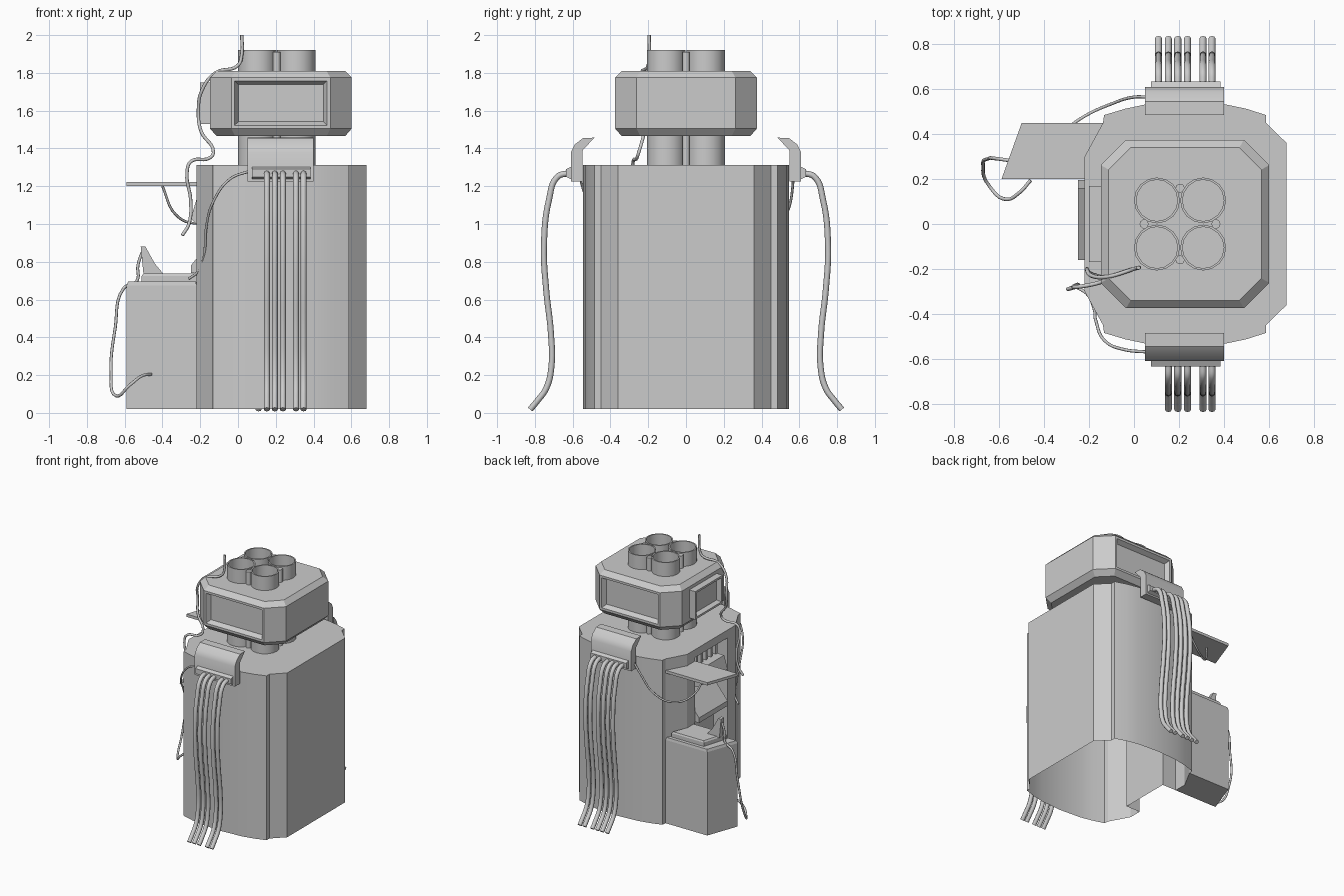
import bpy, bmesh, math
from mathutils import Vector

if "Cube" in bpy.data.objects:
    bpy.data.objects.remove(bpy.data.objects["Cube"])


def finish(name, bm, smooth=None):
    bmesh.ops.remove_doubles(bm, verts=bm.verts, dist=0.0005)
    bmesh.ops.recalc_face_normals(bm, faces=bm.faces)
    me = bpy.data.meshes.new(name)
    bm.to_mesh(me)
    bm.free()
    ob = bpy.data.objects.new(name, me)
    bpy.context.collection.objects.link(ob)
    if smooth:
        bpy.ops.object.select_all(action='DESELECT')
        ob.select_set(True)
        bpy.context.view_layer.objects.active = ob
        bpy.ops.object.shade_smooth_by_angle(angle=math.radians(smooth))
    return ob


def strip(bm, rings, closed=True):
    rows = [[bm.verts.new(p) for p in r] for r in rings]
    n = len(rows[0])
    for a, b in zip(rows, rows[1:]):
        for i in range(n if closed else n - 1):
            j = (i + 1) % n
            bm.faces.new((a[i], a[j], b[j], b[i]))
    return rows


def loft_bm(rings):
    bm = bmesh.new()
    rows = strip(bm, rings)
    bm.faces.new(rows[0])
    bm.faces.new(rows[-1])
    bm.normal_update()
    return bm


def loft(name, rings, smooth=None):
    return finish(name, loft_bm(rings), smooth)


def at(pts, z, s=1.0):
    cx = sum(p[0] for p in pts) / len(pts)
    cy = sum(p[1] for p in pts) / len(pts)
    return [(cx + (x - cx) * s, cy + (y - cy) * s, z) for x, y in pts]


def box(name, x0, x1, y0, y1, z0, z1):
    p = [(x0, y0), (x1, y0), (x1, y1), (x0, y1)]
    return loft(name, [at(p, z0), at(p, z1)])


def circle(x, y, r, z, n=16):
    return [(x + r * math.cos(2 * math.pi * i / n), y + r * math.sin(2 * math.pi * i / n), z)
            for i in range(n)]


def tube(name, pts, r):
    cu = bpy.data.curves.new(name, 'CURVE')
    cu.dimensions = '3D'
    cu.bevel_depth = r
    cu.bevel_resolution = 2
    cu.resolution_u = 6
    cu.use_fill_caps = True
    sp = cu.splines.new('BEZIER')
    sp.bezier_points.add(len(pts) - 1)
    for bp, p in zip(sp.bezier_points, pts):
        bp.co = p
        bp.handle_left_type = bp.handle_right_type = 'AUTO'
    ob = bpy.data.objects.new(name, cu)
    bpy.context.collection.objects.link(ob)
    bpy.ops.object.select_all(action='DESELECT')
    ob.select_set(True)
    bpy.context.view_layer.objects.active = ob
    bpy.ops.object.convert(target='MESH')


# main body: open-bottomed shell with bowed front and back and a doorway on the left
B, T, LX, DW, DEPTH, DT = 0.02, 1.312, -0.22, 0.2, 0.12, 1.25
half = [(LX, 0.30), (-0.138, 0.45), (-0.133, 0.485), (-0.04, 0.513), (0.05, 0.532), (0.23, 0.544),
        (0.41, 0.532), (0.50, 0.513), (0.588, 0.485), (0.588, 0.45), (0.68, 0.36)]
wall = half + [(x, -y) for x, y in reversed(half)]
bm = bmesh.new()
rows = strip(bm, [at(wall, B), at(wall, T)], closed=False)
bm.faces.new(rows[1])
for s in (1, -1):
    jamb = [(LX, s * 0.30), (LX, s * DW)]
    strip(bm, [at(jamb, B), at(jamb, DT), at(jamb, T)], closed=False)
header = [(LX, DW), (LX, -DW)]
strip(bm, [at(header, DT), at(header, T)], closed=False)
pocket = [(LX, DW), (LX + DEPTH, DW), (LX + DEPTH, -DW), (LX, -DW)]
rows = strip(bm, [at(pocket, B), at(pocket, DT)], closed=False)
bm.faces.new(rows[1])
finish("body_shell", bm, 20)

# controls inside the doorway
desk = [(-0.11, 0.74), (-0.25, 0.74), (-0.25, 0.78), (-0.11, 0.95)]
loft("inner_desk", [[(x, y, z) for x, z in desk] for y in (-0.16, 0.195)])
panel = [(-0.11, 1.0), (-0.22, 1.0), (-0.25, 1.03), (-0.22, 1.13), (-0.11, 1.13)]
loft("inner_panel", [[(x, y, z) for x, z in panel] for y in (-0.16, 0.16)])
for i in range(6):
    y = -0.15 + 0.06 * i
    box("inner_grille_bar", -0.16, -0.13, y - 0.01, y + 0.01, 1.13, DT)
for i in range(3):
    for x in (-0.19, -0.15):
        y = -0.1 + 0.09 * i
        loft("inner_button", [circle(x, y, 0.015, 0.725, 8), circle(x, y, 0.015, 0.745, 8)])

# opened lower door with lid, and flat canopy above it
door = [(-0.59, 0.20), (-0.50, 0.45), (-0.138, 0.45), (LX, 0.30), (LX, 0.20)]
loft("lower_door", [at(door, B), at(door, 0.675), at(door, 0.695, 0.97)])
lid = [(-0.51, 0.22), (-0.45, 0.42), (-0.17, 0.42), (LX, 0.30), (LX, 0.22)]
loft("door_lid", [at(lid, 0.69), at(lid, 0.725), at(lid, 0.737, 0.95)])
loft("canopy", [at(door, 1.20), at(door, 1.222)])
fin = [(-0.50, 0.73), (-0.39, 0.73), (-0.44, 0.79), (-0.49, 0.88), (-0.515, 0.88)]
loft("broken_fin", [[(x, y, z) for x, z in fin] for y in (0.26, 0.30)])

# head: chamfered octagon with sunk windows front, back and left
CX, H, C = 0.227, 0.375, 0.113


def octagon(h, c):
    q = h - c
    return [(CX + x, y) for x, y in ((h, -q), (h, q), (q, h), (-q, h), (-h, q), (-h, -q), (-q, -h), (q, -h))]


big, small = octagon(H, C), octagon(H - 0.035, C - 0.015)
bm = loft_bm([at(small, 1.465), at(big, 1.505), at(big, 1.775), at(small, 1.81)])
bmesh.ops.recalc_face_normals(bm, faces=bm.faces)
wins = [f for f in bm.faces if abs(f.normal.y) > 0.99]
bmesh.ops.inset_individual(bm, faces=wins, thickness=0.025, depth=0)
bmesh.ops.inset_individual(bm, faces=wins, thickness=0.028, depth=-0.035)
finish("head", bm)

side = [(-0.20, -0.17), (-0.14, -0.17), (-0.14, 0.17), (-0.20, 0.17)]
bm = loft_bm([at(side, 1.53), at(side, 1.75)])
bmesh.ops.recalc_face_normals(bm, faces=bm.faces)
wins = [f for f in bm.faces if f.normal.x < -0.99]
bmesh.ops.inset_individual(bm, faces=wins, thickness=0.022, depth=0)
bmesh.ops.inset_individual(bm, faces=wins, thickness=0.015, depth=-0.035)
finish("side_window_frame", bm)

# four stacks running through the head, with thin rods between them
PX = 0.205
for sx in (-1, 1):
    for sy in (-1, 1):
        x, y = PX + sx * 0.103, sy * 0.105
        loft("stack_pipe", [circle(x, y, 0.102, 1.30), circle(x, y, 0.102, 1.92),
                            circle(x, y, 0.092, 1.92), circle(x, y, 0.092, 1.815)], 40)
for dx, dy in ((0.16, 0), (-0.16, 0), (0, 0.16), (0, -0.16)):
    loft("stack_rod", [circle(PX + dx, dy, 0.02, 1.30, 10), circle(PX + dx, dy, 0.02, 1.91, 10)], 40)

# hose clamps and hanging hoses on front and back
hook = [(0.61, 1.225), (0.61, 1.38), (0.59, 1.42), (0.545, 1.455), (0.485, 1.457), (0.547, 1.39), (0.547, 1.225)]
drop = [(0.62, 1.27), (0.68, 1.25), (0.725, 1.13), (0.752, 0.88), (0.74, 0.65), (0.715, 0.42),
        (0.713, 0.24), (0.74, 0.13), (0.79, 0.06), (0.825, 0.018)]
for s, label in ((-1, "front"), (1, "back")):
    loft(label + "_clamp", [[(x, s * y, z) for y, z in hook] for x in (0.05, 0.40)], 35)
    bar = [(0.605, 1.235), (0.635, 1.25), (0.635, 1.29), (0.605, 1.305)]
    loft(label + "_hose_bar", [[(x, s * y, z) for y, z in bar] for x in (0.075, 0.385)])
    xs = [0.153, 0.195, 0.238, 0.307, 0.347] + ([0.109] if s > 0 else [])
    for x in xs:
        tube(label + "_hose", [(x, s * y, z) for y, z in drop], 0.016)

# loose cables
tube("antenna_cable", [(0.02, -0.195, 2.0), (0.02, -0.195, 1.9), (0.0, -0.20, 1.84), (-0.12, -0.235, 1.80),
                       (-0.19, -0.23, 1.71), (-0.21, -0.20, 1.60), (-0.195, -0.22, 1.49),
                       (-0.13, -0.25, 1.38), (-0.15, -0.26, 1.35), (-0.25, -0.28, 1.33),
                       (-0.27, -0.28, 1.27), (-0.25, -0.27, 1.12), (-0.26, -0.28, 1.0),
                       (-0.295, -0.29, 0.94)], 0.009)
tube("front_cable", [(0.06, -0.57, 1.28), (-0.04, -0.56, 1.24), (-0.13, -0.52, 1.12), (-0.17, -0.43, 0.97),
                     (-0.18, -0.37, 0.83), (-0.21, -0.31, 0.75), (-0.26, -0.28, 0.71)], 0.007)
tube("back_cable", [(0.06, 0.565, 1.28), (0.0, 0.565, 1.20), (-0.10, 0.535, 1.06), (-0.22, 0.48, 1.005),
                    (-0.33, 0.40, 1.05), (-0.40, 0.33, 1.20)], 0.007)
tube("door_cable", [(-0.50, 0.28, 0.87), (-0.53, 0.28, 0.78), (-0.535, 0.28, 0.70), (-0.605, 0.29, 0.66),
                    (-0.65, 0.29, 0.45), (-0.672, 0.26, 0.22), (-0.645, 0.17, 0.09), (-0.57, 0.11, 0.15),
                    (-0.51, 0.14, 0.195), (-0.46, 0.195, 0.205)], 0.008)
